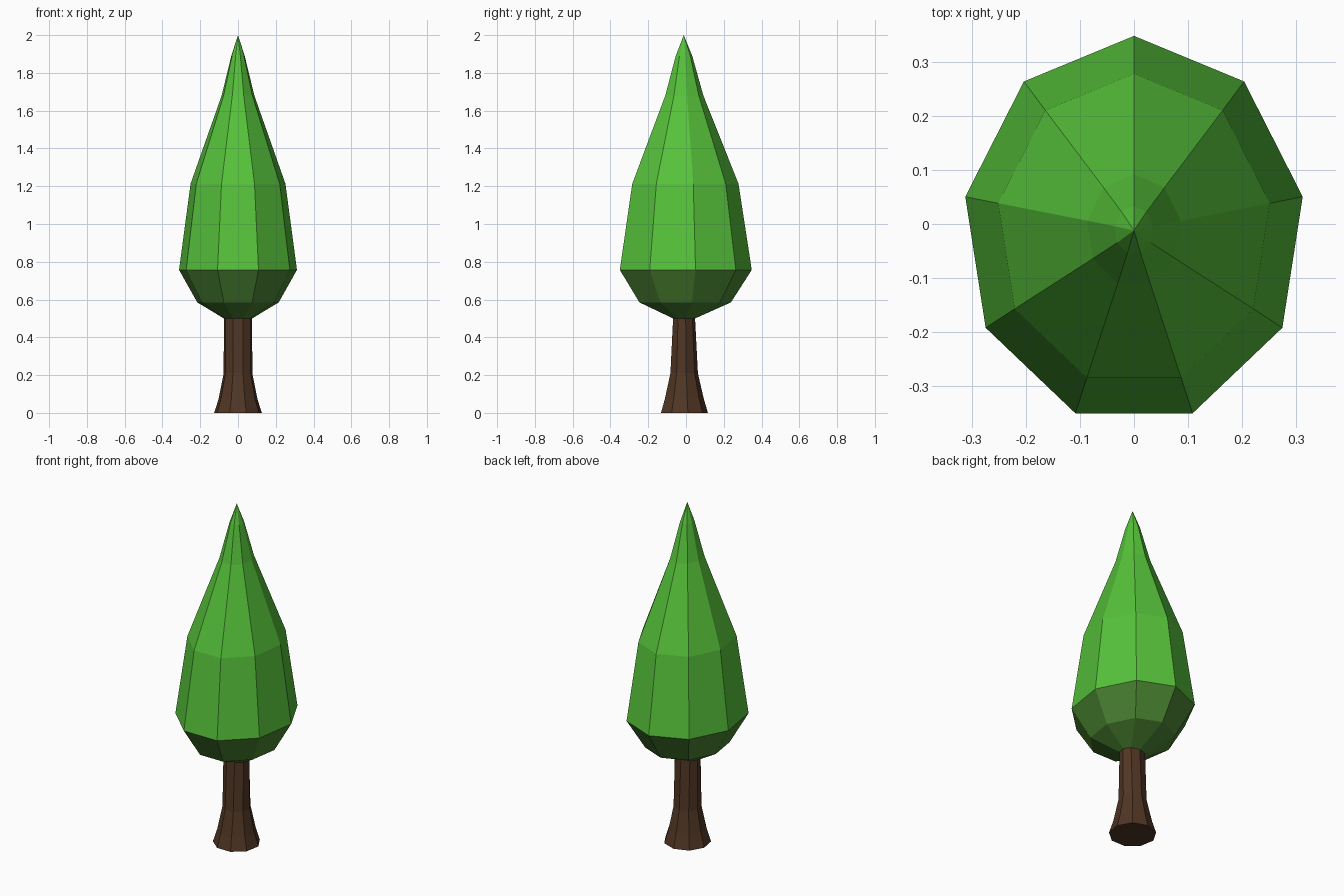
import bpy, bmesh, math

if "Cube" in bpy.data.objects:
    bpy.data.objects.remove(bpy.data.objects["Cube"])

SIDES = 9
CENTRE_Y = -0.012


def srgb(r, g, b):
    lin = [((c / 255 + 0.055) / 1.055) ** 2.4 for c in (r, g, b)]
    return (*lin, 1)


def material(name, colour):
    m = bpy.data.materials.new(name)
    m.diffuse_color = colour
    m.use_nodes = True
    m.node_tree.nodes["Principled BSDF"].inputs["Base Color"].default_value = m.diffuse_color
    return m


def lathe(name, rings, materials, apex=None, cap_bottom=False, rule=None):
    """Stack nine-sided elliptical rings (z, rx, ry) with a flat side to the front."""
    bm = bmesh.new()
    loops = []
    for z, rx, ry in rings:
        loops.append([bm.verts.new((-rx * math.sin(a), CENTRE_Y + ry * math.cos(a), z))
                      for a in (2 * math.pi * i / SIDES for i in range(SIDES))])
    for low, high in zip(loops, loops[1:]):
        for i in range(SIDES):
            j = (i + 1) % SIDES
            bm.faces.new((low[i], low[j], high[j], high[i]))
    if apex:
        tip = bm.verts.new((0, CENTRE_Y, apex))
        for i in range(SIDES):
            bm.faces.new((loops[-1][i], loops[-1][(i + 1) % SIDES], tip))
    if cap_bottom:
        bm.faces.new(loops[0][::-1])
    if rule:
        for f in bm.faces:
            f.material_index = rule(f.calc_center_median().z)
    mesh = bpy.data.meshes.new(name)
    bm.to_mesh(mesh)
    bm.free()
    for m in materials:
        mesh.materials.append(m)
    bpy.context.collection.objects.link(bpy.data.objects.new(name, mesh))


bark = material("brown bark", srgb(80, 54, 36))
leaf = material("bright green leaves", srgb(86, 194, 58))
under = material("dull green underside", srgb(74, 131, 49))

# Trunk: flared foot, straight stem
lathe("trunk", [(0, 0.128, 0.128), (0.075, 0.104, 0.106), (0.21, 0.077, 0.075),
                (0.5, 0.076, 0.06)], [bark], cap_bottom=True)

# Crown: dull rounded underside, bright tapering top
lathe("crown", [(0.5, 0.076, 0.06), (0.585, 0.219, 0.25), (0.757, 0.317, 0.36),
                (1.213, 0.255, 0.29), (1.68, 0.088, 0.104), (1.89, 0.036, 0.045)],
      [leaf, under], apex=2.0, rule=lambda z: 1 if z < 0.75 else 0)
